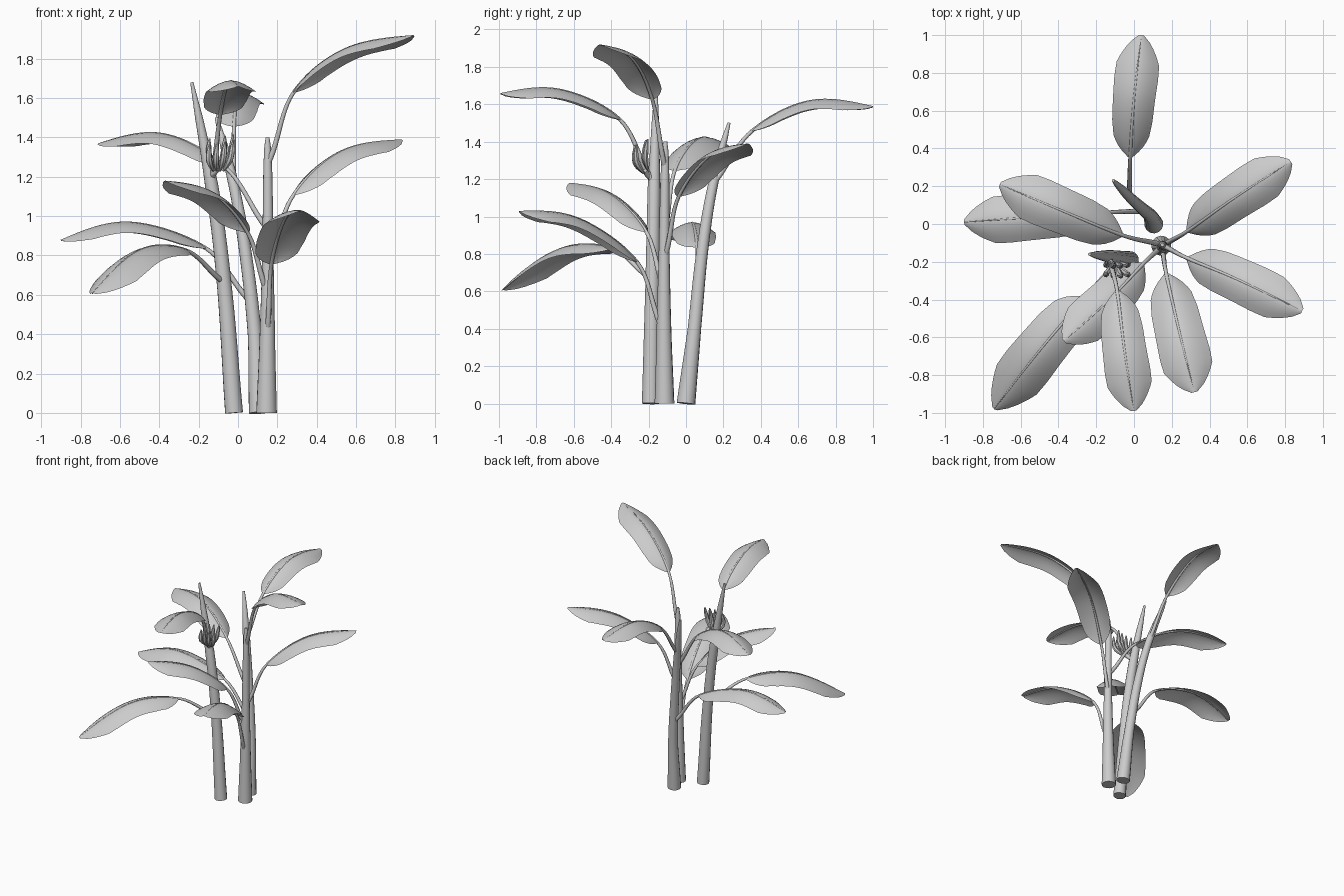
import bpy, bmesh, math
from mathutils import Vector

if "Cube" in bpy.data.objects:
    bpy.data.objects.remove(bpy.data.objects["Cube"])


def spline(pts, n):
    """Smooth path through pts: list of (position, tangent, u), u in 0..1."""
    p = [Vector(q) for q in pts]
    if len(p) > 3:
        a = 2 * p[0] - p[1] - ((p[2] - p[1]) - (p[1] - p[0])) * 0.5
        b = 2 * p[-1] - p[-2] + ((p[-1] - p[-2]) - (p[-2] - p[-3])) * 0.5
    else:
        a, b = 2 * p[0] - p[1], 2 * p[-1] - p[-2]
    q = [a] + p + [b]
    out, segs = [], len(p) - 1
    for k in range(n + 1):
        x = k / n * segs
        i = min(int(x), segs - 1)
        t = x - i
        p0, p1, p2, p3 = q[i:i + 4]
        b1, b2, b3 = p2 - p0, 2 * p0 - 5 * p1 + 4 * p2 - p3, 3 * p1 - p0 - 3 * p2 + p3
        pos = (2 * p1 + b1 * t + b2 * t * t + b3 * t ** 3) / 2
        tan = (b1 + 2 * b2 * t + 3 * b3 * t * t).normalized()
        out.append((pos, tan, k / n))
    return out


def interp(table, u):
    for (a, va), (b, vb) in zip(table, table[1:]):
        if u <= b:
            return va + (vb - va) * (u - a) / (b - a)
    return table[-1][1]


def add_tube(bm, path, radius, sides, ref=Vector((1, 0.3, 0))):
    """Capped tube along a path; radius is a table of (u, r)."""
    rings = []
    for pos, tan, u in path:
        s = (ref - tan * ref.dot(tan)).normalized()
        w = tan.cross(s)
        r = interp(radius, u)
        rings.append([bm.verts.new(pos + r * (s * math.cos(a) + w * math.sin(a)))
                      for a in (2 * math.pi * j / sides for j in range(sides))])
    for r0, r1 in zip(rings, rings[1:]):
        for j in range(sides):
            k = (j + 1) % sides
            bm.faces.new((r0[j], r0[k], r1[k], r1[j]))
    bm.faces.new(rings[0][::-1])
    bm.faces.new(rings[-1])


def finish(bm, name):
    me = bpy.data.meshes.new(name)
    bm.to_mesh(me)
    bm.free()
    ob = bpy.data.objects.new(name, me)
    bpy.context.collection.objects.link(ob)
    bpy.ops.object.select_all(action='DESELECT')
    ob.select_set(True)
    bpy.context.view_layer.objects.active = ob
    bpy.ops.object.shade_smooth_by_angle(angle=math.radians(50))
    return ob


# Trunks: tapering leaning stems
trunks = [
    ([(-.02, -.19, 0), (-.065, -.18, .6), (-.125, -.172, 1.1), (-.235, -.16, 1.68)],
     [(0, .046), (.35, .038), (.7, .034), (.9, .02), (1, .008)]),
    ([(.105, 0, 0), (.085, .045, .4), (.04, .085, .8), (-.02, .14, 1.15), (-.11, .23, 1.5)],
     [(0, .05), (.25, .036), (.6, .03), (.8, .026), (.93, .018), (1, .008)]),
    ([(.145, -.115, 0), (.15, -.118, .5), (.152, -.115, 1.0), (.15, -.11, 1.4)],
     [(0, .053), (.2, .042), (.5, .03), (.85, .023), (.95, .018), (1, .01)]),
]
for i, (pts, rad) in enumerate(trunks):
    bm = bmesh.new()
    add_tube(bm, spline(pts, 20), rad, 14)
    finish(bm, f"trunk_{i + 1}")

# Leaves: trunk joint, blade base, blade middle, tip, half width
leaves = [
    ((-.025, .14, 1.18), (-.02, .35, 1.46), (.0, .66, 1.62), (.04, 1.0, 1.59), .12),
    ((.16, -.11, .8), (.28, -.04, 1.11), (.52, .13, 1.33), (.83, .33, 1.39), .125),
    ((.155, -.115, 1.28), (.28, -.18, 1.63), (.54, -.29, 1.85), (.89, -.46, 1.92), .125),
    ((.15, -.13, .42), (.17, -.26, .76), (.24, -.57, .99), (.32, -.89, 1.03), .14),
    ((-.13, -.18, 1.2), (-.09, -.35, 1.52), (-.05, -.67, 1.68), (.0, -.99, 1.66), .125),
    ((-.07, -.18, .67), (-.26, -.39, .83), (-.5, -.67, .83), (-.74, -.98, .61), .14),
    ((.145, -.12, .63), (.05, -.21, .92), (-.13, -.4, 1.12), (-.37, -.62, 1.18), .125),
    ((.145, -.11, .95), (-.06, -.06, 1.25), (-.38, .07, 1.42), (-.71, .21, 1.37), .13),
    ((.06, .07, .58), (-.16, .06, .84), (-.55, .035, .97), (-.9, .01, .88), .13),
]
outline = [(0, .1), (.06, .5), (.15, .8), (.3, .92), (.5, .96), (.68, 1), (.8, .97),
           (.9, .68), (.97, .36), (1, .12)]
for i, (*pts, half) in enumerate(leaves):
    path = spline(pts, 36)
    # Arched blade
    bm = bmesh.new()
    rows = []
    for pos, tan, u in path[12:]:
        side = Vector((-tan.y, tan.x, 0)).normalized()
        up = tan.cross(side)
        w = half * interp(outline, (u - 1 / 3) * 1.5)
        rows.append([bm.verts.new(pos + side * w * s * .97 - up * .055 * (w / .125) * abs(s) ** 1.7)
                     for s in (j / 4 for j in range(-4, 5))])
    for r0, r1 in zip(rows, rows[1:]):
        for j in range(8):
            bm.faces.new((r0[j], r1[j], r1[j + 1], r0[j + 1]))
    bmesh.ops.recalc_face_normals(bm, faces=bm.faces)
    if sum(f.normal.z for f in bm.faces) < 0:
        bmesh.ops.reverse_faces(bm, faces=bm.faces)
    finish(bm, f"leaf_blade_{i + 1}")
    # Stalk running on as the midrib below the blade
    bm = bmesh.new()
    low = [(p - Vector((0, 0, .007 * (1 - .6 * u))), t, u) for p, t, u in path]
    d = Vector(pts[3]) - Vector(pts[0])
    add_tube(bm, low, [(0, .015), (.33, .010), (1, .003)], 8, Vector((-d.y, d.x, 0)))
    finish(bm, f"leaf_stalk_{i + 1}")

# Fruit bunch: upward-curving fruits in two rows on a short stalk
bm = bmesh.new()
add_tube(bm, spline([(-.14, -.172, 1.2), (-.125, -.2, 1.215), (-.10, -.22, 1.245)], 6),
         [(0, .012), (1, .016)], 8)
finish(bm, "fruit_stalk")
bm = bmesh.new()
for row, count in ((0, 4), (1, 4)):
    for k in range(count):
        f = k / (count - 1) - .5
        base = Vector((-.10 + .05 * f, -.225 + .02 * row, 1.23 + .02 * row))
        tip = Vector((-.085 + .12 * f, -.28 + .06 * row + .03 * abs(f), 1.375 + .03 * row + .02 * f))
        mid = (base + tip) / 2 + Vector((.025 * f, -.02 + .008 * row, -.012))
        add_tube(bm, spline([base, mid, tip], 10),
                 [(0, .006), (.15, .011), (.4, .016), (.75, .014), (.92, .007), (1, .004)], 7)
finish(bm, "fruit_bunch")
